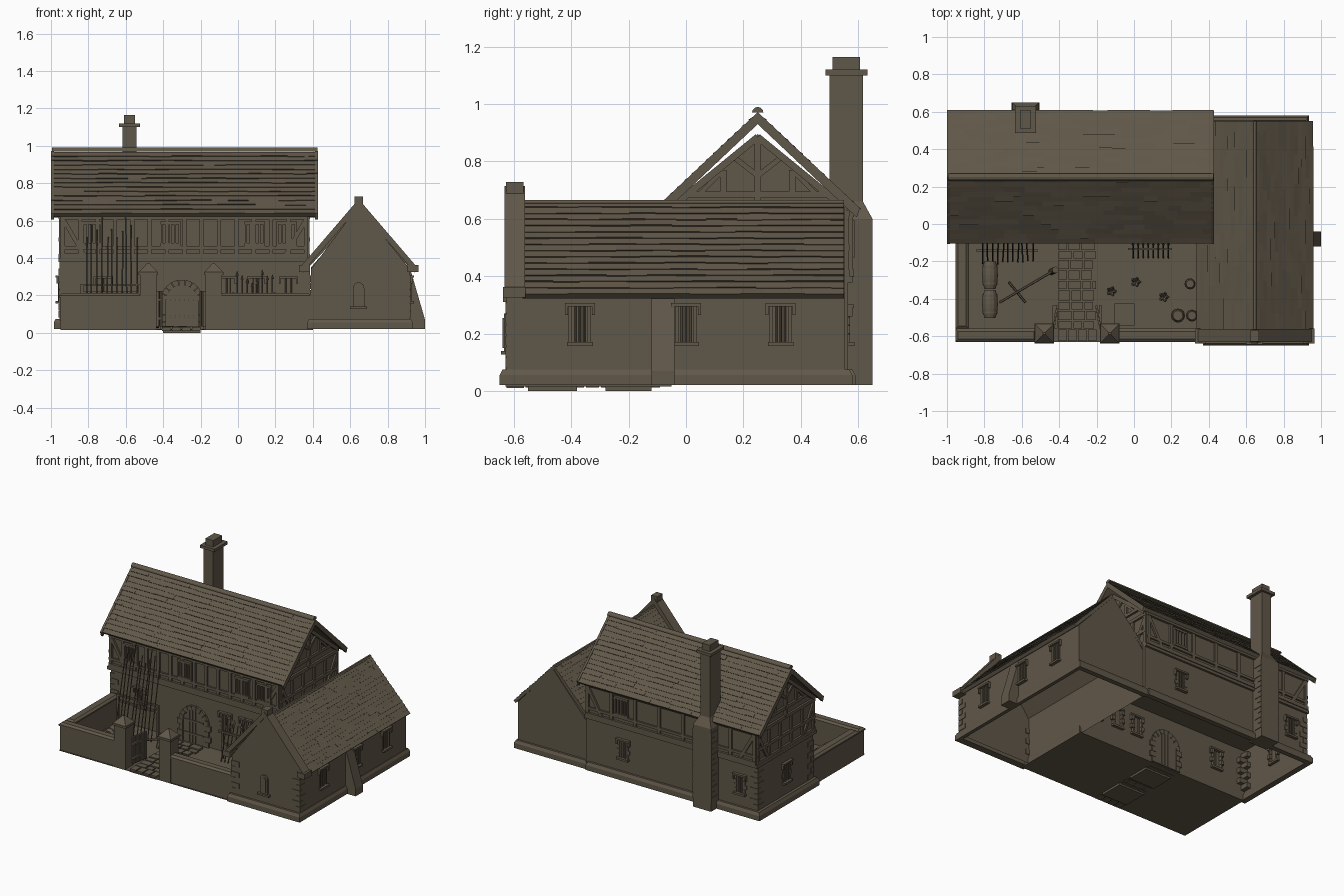
import bpy, bmesh, math, random
from mathutils import Matrix, Vector

if "Cube" in bpy.data.objects:
    bpy.data.objects.remove(bpy.data.objects["Cube"])
random.seed(4)
R = random.uniform
mat = bpy.data.materials.new("weathered brown")
mat.diffuse_color = (0.118, 0.096, 0.066, 1)
mat.use_nodes = True
mat.node_tree.nodes["Principled BSDF"].inputs["Base Color"].default_value = mat.diffuse_color

class Part:
    """One named object, assembled from simple solids."""
    def __init__(self, name, M=None):
        self.name, self.bm, self.M = name, bmesh.new(), M or Matrix()
    def loft(self, a, b):
        va = [self.bm.verts.new(self.M @ Vector(p)) for p in a]
        vb = [self.bm.verts.new(self.M @ Vector(p)) for p in b]
        n = len(va)
        for i in range(n):
            self.bm.faces.new((va[i], va[(i+1) % n], vb[(i+1) % n], vb[i]))
        self.bm.faces.new(va[::-1]); self.bm.faces.new(vb)
    def prism(self, pts, axis, a, b):
        f = {'x': lambda p, t: (t, p[0], p[1]), 'y': lambda p, t: (p[0], t, p[1]),
             'z': lambda p, t: (p[0], p[1], t)}[axis]
        self.loft([f(p, a) for p in pts], [f(p, b) for p in pts])
    def box(self, x0, x1, y0, y1, z0, z1):
        self.prism([(x0, y0), (x1, y0), (x1, y1), (x0, y1)], 'z', z0, z1)
    def frustum(self, lo, hi, z0, z1):
        q = lambda r, z: [(r[0], r[2], z), (r[1], r[2], z), (r[1], r[3], z), (r[0], r[3], z)]
        self.loft(q(lo, z0), q(hi, z1))
    def rod(self, p, q, r, n=6, r2=None):
        p, q = Vector(p), Vector(q)
        rot = (q-p).to_track_quat('Z', 'Y').to_matrix()
        ring = lambda c, s: [c + rot @ Vector((s*math.cos(k*math.tau/n), s*math.sin(k*math.tau/n), 0)) for k in range(n)]
        self.loft(ring(p, r), ring(q, r if r2 is None else r2))
    def beam(self, u0, z0, u1, z1, w=.022, d=.012):
        dx, dz = u1-u0, z1-z0
        l = math.hypot(dx, dz); a, b = -dz/l*w/2, dx/l*w/2
        self.prism([(u0+a, z0+b), (u1+a, z1+b), (u1-a, z1-b), (u0-a, z0-b)], 'y', -.01, d)
    def done(self, open_bottom=False):
        bmesh.ops.recalc_face_normals(self.bm, faces=self.bm.faces[:])
        if open_bottom:
            bmesh.ops.delete(self.bm, geom=[f for f in self.bm.faces if f.normal.z < -.99], context='FACES')
        me = bpy.data.meshes.new(self.name); self.bm.to_mesh(me); self.bm.free()
        me.materials.append(mat)
        bpy.context.collection.objects.link(bpy.data.objects.new(self.name, me))

def wall(side, d):
    """Local frame of a wall: x along it, y outward, z up."""
    u, n = {'F': ((1,0,0),(0,-1,0)), 'B': ((1,0,0),(0,1,0)), 'R': ((0,1,0),(1,0,0)), 'L': ((0,1,0),(-1,0,0))}[side]
    return Matrix(((u[0], n[0], 0, n[0]*d), (u[1], n[1], 0, n[1]*d), (0, 0, 1, 0), (0, 0, 0, 1)))

# shells of the two ranges, open underneath
p = Part("house_ground_floor"); p.box(-.955, .385, -.05, .565, .02, .39); p.done(True)
p = Part("house_upper_floor")
p.prism([(-.07,.39), (.57,.39), (.57,.635), (.25,.895), (-.07,.635)], 'x', -.945, .37); p.done()
p = Part("wing_walls")
p.prism([(.39,.02), (.92,.02), (.92,.34), (.645,.64), (.39,.35)], 'y', -.61, .555); p.done(True)
p = Part("wing_front_gable")
p.prism([(.39,.02), (.92,.02), (.92,.34), (.645,.68), (.39,.34)], 'y', -.625, -.57); p.done(True)

# plinths
p = Part("plinths")
for b in [(-.985,.37,.555,.59), (-.985,-.945,-.08,.59), (.37,.935,-.65,-.6), (.37,.4,-.65,-.06), (.91,.935,-.65,.58), (.37,.935,.545,.58)]:
    p.frustum(b, b, .02, .055)
    p.frustum(b, (b[0]+.01, b[1]-.01, b[2]+.01, b[3]-.01), .055, .075)
p.done()

# tiled roofs
def roof(p, axis, a0, a1, eave, ridge, n):
    e, r = Vector(eave), Vector(ridge)
    d = r-e
    nrm = Vector((-d.y, d.x)).normalized()
    if nrm.y < 0: nrm = -nrm
    p.prism([e-nrm*.018, r-nrm*.018, r-nrm*.003, e-nrm*.003], axis, a0, a1)
    for i in range(n):
        a = a0
        while a < a1-.001:
            b = min(a1, a+R(.06, .18))
            if a1-b < .03: b = a1
            lo = e+d*((i+R(-.08, .08))/n if i else 0); hi = e+d*min(1, (i+1.1)/n)
            t = R(.004, .008)
            p.prism([lo-nrm*.005, hi-nrm*.004, hi+nrm*.001, lo+nrm*t], axis, a, b)
            a = b
p = Part("house_roof")
roof(p, 'x', -1, .425, (-.1,.635), (.25,.965), 14); roof(p, 'x', -1, .425, (.605,.63), (.25,.965), 14)
p.done()
p = Part("house_ridge_tiles")
p.prism([(.25+.02*math.cos(k*math.pi/6), .97+.02*math.sin(k*math.pi/6)) for k in range(7)], 'x', -.995, .425); p.done()
p = Part("house_barge_boards")
for x in (-1.0, .413):
    for s in (-1, 1):
        p.prism([(.25,.972), (.25+s*.357,.637), (.25+s*.345,.605), (.25,.93)], 'x', x, x+.015)
p.done()
p = Part("wing_roof")
roof(p, 'y', -.57, .55, (.338,.335), (.645,.66), 15); roof(p, 'y', -.57, .55, (.955,.335), (.645,.66), 15)
p.done()
p = Part("wing_ridge"); p.rod((.645,-.57,.656), (.645,.55,.656), .012); p.done()
p = Part("wing_gable_coping")
for s in (-1, 1):
    p.prism([(.645,.715), (.645+s*.305,.36), (.645+s*.28,.345), (.645,.67)], 'y', -.632, -.562)
    c = .645+s*.29
    p.box(c-.03, c+.03, -.638, -.56, .325, .362)
p.box(.622, .668, -.627, -.567, .675, .728)
p.done()

# chimney stack
p = Part("chimney")
a, b = (-.65,-.51,.53,.65), (-.617,-.543,.5,.617)
p.frustum(a, a, .02, .6); p.frustum(a, b, .6, .66); p.frustum(b, b, .66, 1.1)
p.box(-.637, -.523, .487, .632, 1.1, 1.12); p.box(-.61, -.55, .51, .607, 1.12, 1.165)
p.done()

# buttress
p = Part("buttress")
p.prism([(.91,.02), (1,.02), (1,.07), (.92,.345), (.91,.345)], 'y', -.12, -.04); p.done()

# corner stones
p = Part("corner_stones")
def quoins(x, y, sx, sy, z0, z1):
    n = int((z1-z0)/.038)
    for i in range(n):
        l, m = (.06, .03) if i % 2 else (.03, .06)
        xs = sorted((x+sx*.004, x-sx*l)); ys = sorted((y+sy*.004, y-sy*m))
        p.box(*xs, *ys, z0+i*.038+.002, z0+(i+1)*.038-.002)
for q in [(-.955,.565,-1,1,.08,.37), (-.955,-.05,-1,-1,.08,.37), (.39,-.625,-1,-1,.08,.32), (.92,-.625,1,-1,.08,.32),
          (-.65,.646,-1,1,.08,.6), (-.51,.646,1,1,.08,.6)]:
    quoins(*q)
p.done()

# stone windows
def window(side, d, u, z0=.17, z1=.295, w=.027):
    p = Part("stone_window", wall(side, d))
    p.box(u-w-.018, u+w+.018, -.02, .022, z0-.014, z0)
    for s in (-1, 1):
        for k in range(4):
            h = (z1-z0)/4; g = .012 + .012*(k % 2)*(side != 'R')
            x = sorted((u+s*w, u+s*(w+g)))
            p.box(*x, -.02, .006, z0+k*h, z0+(k+1)*h-.002*(side != 'R'))
        p.box(u+s*(w+.02)-.005, u+s*(w+.02)+.005, -.005, .016, z1-.03, z1)
    for k in (-1, 0, 1): p.rod((u+k*w*.55, .003, z0), (u+k*w*.55, .003, z1), .004)
    p.box(u-w-.025, u+w+.025, -.02, .02, z1, z1+.012)
    p.done()
for y in (-.37, 0, .33): window('R', .92, y)
for x in (-.72, -.06, .1, .27): window('F', .05, x, .17, .29)
for x in (-.82, .09): window('B', .565, x, .17, .29)
window('L', .955, .25)

def arch(u, w, z0, z1):
    return [(u-w, z0), (u+w, z0)] + [(u+w*math.cos(k*math.pi/8), z1-w+w*math.sin(k*math.pi/8)) for k in range(9)]
p = Part("wing_front_window", wall('F', .625))
p.prism(arch(.645, .03, .14, .27), 'y', -.01, .009); p.prism(arch(.645, .018, .15, .255), 'y', 0, .015)
p.box(.6, .69, -.01, .02, .127, .14); p.done()

# arched front door
p = Part("front_door", wall('F', .05))
for k in range(-3, 4):
    top = .17+math.sqrt(.085**2-(k*.024)**2)
    p.box(-.3+k*.024-.011, -.3+k*.024+.011, -.01, .008, .02, top)
for z in (.08, .17): p.box(-.38, -.23, 0, .013, z, z+.012)
for k in range(9):
    a0, a1 = (k+.04)*math.pi/9, (k+.96)*math.pi/9
    p.prism([(-.3+r*math.cos(t), .17+r*math.sin(t)) for r, t in ((.085,a0), (.115,a0), (.115,a1), (.085,a1))], 'y', -.01, .015)
for s in (-1, 1):
    for k in range(4):
        x = sorted((-.3+s*.085, -.3+s*(.115+.015*(k % 2))))
        p.box(*x, -.01, .015, .02+k*.038, .056+k*.038)
p.done()

# timber framing of the upper floor
for side, d, step in (('F', .07, .09), ('B', .57, .19)):
    p = Part("timber_frame_long", wall(side, d))
    for z in (.41, .62): p.beam(-.95, z, .375, z, .026, .016)
    p.beam(-.95, .455, .375, .455, .018)
    n = round(1.3/step)
    for i in range(n+1): p.beam(-.937+i*1.3/n, .4, -.937+i*1.3/n, .625)
    for u, s in ((-.93, 1), (.36, -1)): p.beam(u, .6, u+s*.11, .41)
    for u in ((-.78, -.36, .09, .26) if side == 'F' else (.1,)):   # mullioned windows
        p.box(u-.055, u+.055, -.01, .018, .465, .48); p.box(u-.055, u+.055, -.01, .018, .58, .595)
        for k in range(-2, 3): p.box(u+k*.024-.005, u+k*.024+.005, -.01, .017, .48, .58)
    p.done()
for side, d in (('R', .37), ('L', .945)):
    p = Part("timber_frame_gable", wall(side, d))
    for z in (.41, .5, .62, .685): p.beam(-.07 if z < .65 else .01, z, .57 if z < .65 else .49, z, .022, .014)
    for i in range(6): p.beam(-.058+i*.123, .4, -.058+i*.123, .62)
    p.beam(.25, .62, .25, .885, .024, .016)
    for s in (-1, 1):
        p.beam(.25+s*.31, .632, .25, .885, .024, .018)
        p.beam(.25+s*.2, .69, .25+s*.13, .76, .016)
        p.beam(.25+s*.12, .69, .25+s*.12, .77); p.beam(.25, .75, .25+s*.09, .82, .018)
        p.beam(.25+s*.31, .6, .25+s*.2, .41)
    p.done()
p = Part("jetty_beam"); p.box(-.96, .385, -.085, .58, .378, .4); p.done()

# courtyard ground, paving and walls
p = Part("courtyard_ground"); p.box(-.95, .4, -.63, -.05, .015, .02); p.done()
p = Part("paving")
y = -.56
while y < -.1:
    h = R(.045, .06); x = -.405
    while x < -.22:
        w = R(.05, .085); p.box(x, min(x+w, -.195)-.008, y, y+h-.008, .012, R(.03, .036)); x += w
    y += h
for k in range(4): p.box(-.405+k*.053, -.36+k*.053, -.625, -.565, .01, .032)
p.box(-.4, -.2, -.55, -.38, 0, .015); p.box(-.4, -.2, -.28, -.12, 0, .015)
p.done()
p = Part("courtyard_wall")
for b in [(-.95,-.52,-.625,-.565), (-.1,.39,-.625,-.565), (-.95,-.89,-.565,-.05)]: p.box(*b, .02, .19)
for b in [(-.955,-.52,-.63,-.56), (-.1,.39,-.63,-.56), (-.955,-.882,-.56,-.05)]:
    m = (b[0]+.015, b[1]-.015, b[2]+.015, b[3]-.015)
    p.frustum(b, b, .19, .2); p.frustum(b, m, .2, .212)
p.done()
p = Part("gate_piers")
for c in (-.48, -.13):
    p.box(c-.045, c+.045, -.63, -.54, .02, .31); p.box(c-.053, c+.053, -.638, -.532, .31, .325)
    p.frustum((c-.05,c+.05,-.635,-.535), (c-.006,c+.006,-.591,-.579), .325, .372)
p.done()
p = Part("gate_leaves")
for x, s in ((-.43, 1), (-.18, -1)):
    for k in range(6): p.box(x+s*.004*k-.006, x+s*.004*k+.006, -.56+k*.021, -.542+k*.021, .035, .225)
    for z in (.07, .17): p.box(x-.006, x+.02 if s > 0 else x+.008, -.56, -.437, z, z+.015)
p.done()

# racks with leaning poles and tools
p = Part("pole_rack")
for z in (.21, .25): p.box(-.84, -.52, -.15, -.135, z, z+.012)
for x in (-.835, -.525): p.box(x-.008, x+.008, -.15, -.135, .02, .262)
for k in range(11):
    x = -.81+k*.027
    p.rod((x, -.205+R(-.01,.01), .02), (x+R(-.008,.008), -.1, R(.5,.62)), .004)
p.done()
p = Part("tool_rack")
for z in (.12, .2): p.box(-.03, .2, -.14, -.128, z, z+.012)
for x in (-.025, .195): p.box(x-.007, x+.007, -.14, -.128, .02, .215)
for k in range(8):
    x = -.005+k*.027; t = R(.24, .33)
    p.rod((x, -.18, .02), (x, -.11, t), .004); p.rod((x, -.11, t), (x, -.105, t+.025), .009, 4, .001)
p.done()

# barrels, lying poles, crate, plants
def barrel(a, b, r):
    p = Part("barrel"); a, b = Vector(a), Vector(b); d = b-a
    prof = (.7, .88, .97, 1, .97, .88, .7)
    for i in range(6): p.rod(a+d*(i/6), a+d*((i+1)/6), r*prof[i], 12, r*prof[i+1])
    for t in (.2, .8): p.rod(a+d*(t-.04), a+d*(t+.04), r*.98, 12)
    p.done()
for y in (-.273, -.428): barrel((-.77, y-.075, .066), (-.77, y+.075, .066), .042)
barrel((.235, -.49, .02), (.235, -.49, .125), .038)
barrel((.31, -.49, .02), (.31, -.49, .1), .032); barrel((.3, -.32, .02), (.3, -.32, .09), .03)
p = Part("lying_poles")
p.rod((-.72, -.42, .06), (-.43, -.25, .09), .007); p.rod((-.67, -.31, .035), (-.58, -.42, .035), .006)
p.rod((-.44, -.255, .03), (-.42, -.245, .12), .018, 8); p.done()
p = Part("crate"); p.box(-.1, 0, -.54, -.43, .02, .1)
for z in (.035, .08): p.box(-.104, .004, -.544, -.426, z, z+.012)
p.done()
p = Part("small_plants")
for x, y in ((-.12, -.36), (.01, -.31), (.16, -.39)):
    for k in range(5):
        a = k*math.tau/5
        p.rod((x+.012*math.cos(a), y+.012*math.sin(a), .02), (x+.025*math.cos(a), y+.025*math.sin(a), .045), .012, 6, .005)
p.done()
